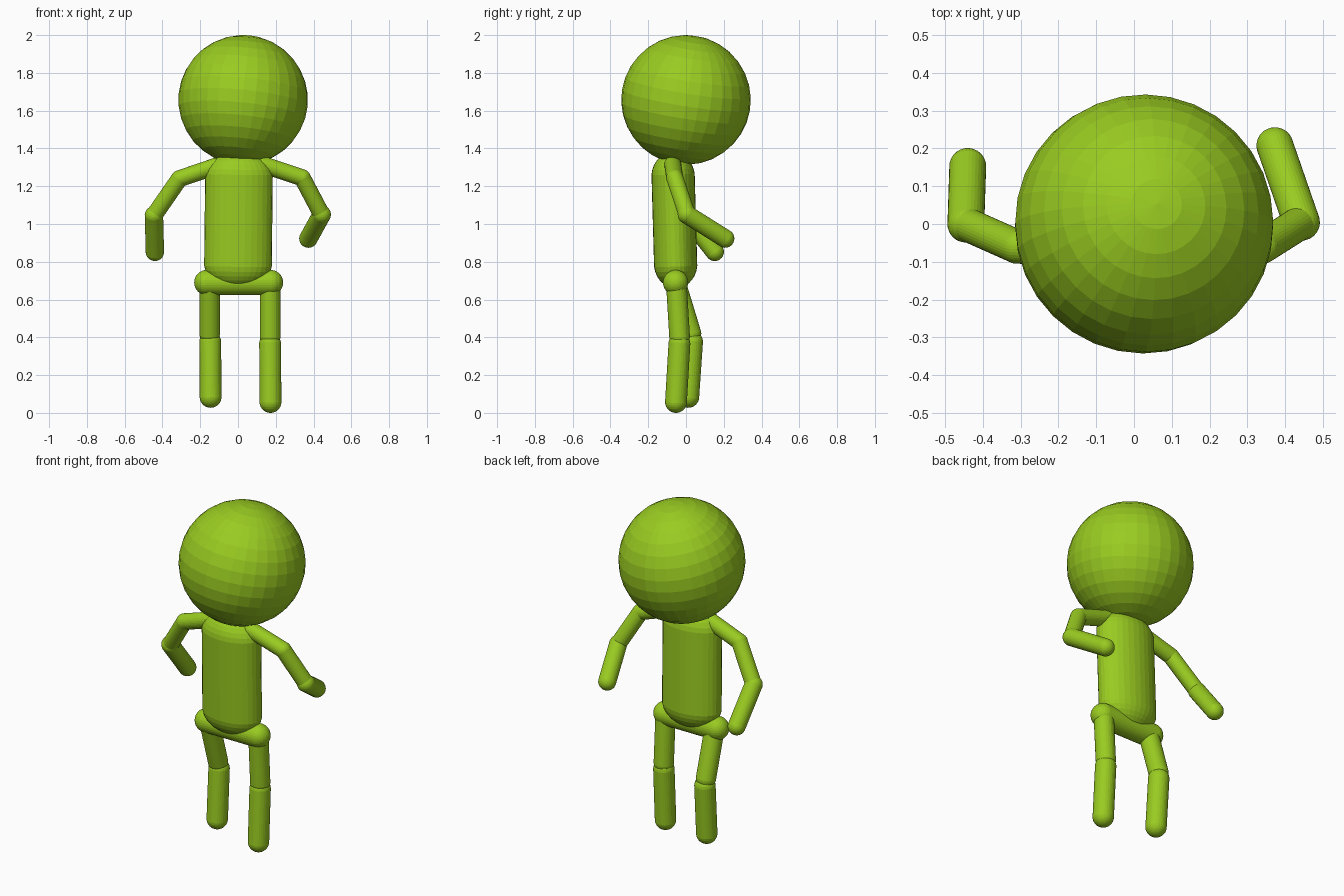
import bpy
import bmesh
from mathutils import Matrix, Vector

cube = bpy.data.objects.get("Cube")
if cube:
    bpy.data.objects.remove(cube, do_unlink=True)

GREEN = (0.32, 0.6, 0.015, 1)
green = bpy.data.materials.new("green")
green.use_nodes = True
green.diffuse_color = GREEN
green.node_tree.nodes["Principled BSDF"].inputs["Base Color"].default_value = GREEN


def add_object(name, bm):
    mesh = bpy.data.meshes.new(name)
    bm.to_mesh(mesh)
    bm.free()
    mesh.materials.append(green)
    obj = bpy.data.objects.new(name, mesh)
    bpy.context.collection.objects.link(obj)
    return obj


def capsule(name, start, end, radius, depth=None, cap=None):
    """Rounded tube whose end caps are centred on start and end."""
    start, end = Vector(start), Vector(end)
    axis = end - start
    bm = bmesh.new()
    # An odd ring count leaves one middle band that stretches into the tube
    bmesh.ops.create_uvsphere(bm, u_segments=32, v_segments=15, radius=1)
    for v in bm.verts:
        side = 1 if v.co.z > 0 else -1
        v.co.x *= radius
        v.co.y *= depth or radius
        v.co.z = v.co.z * (cap or radius) + side * axis.length / 2
    turn = Vector((0, 0, 1)).rotation_difference(axis).to_matrix().to_4x4()
    bm.transform(Matrix.Translation((start + end) / 2) @ turn)
    return add_object(name, bm)


def limb(names, points, radii):
    for name, a, b, r in zip(names, points, points[1:], radii):
        capsule(name, a, b, r)


# Head, leaning slightly back
bm = bmesh.new()
bmesh.ops.create_uvsphere(bm, u_segments=32, v_segments=16, radius=0.343)
head = add_object("head", bm)
head.location = (0.027, 0, 1.657)
head.rotation_mode = "QUATERNION"
head.rotation_quaternion = Vector((0, 0, 1)).rotation_difference(Vector((0.1, 0.16, 1)))

# Torso and hips
capsule("torso", (0, -0.055, 0.79), (0.005, -0.068, 1.25), 0.18, depth=0.115, cap=0.13)
capsule("hips", (-0.165, -0.055, 0.69), (0.172, -0.055, 0.69), 0.067)

# Arms
arm_parts = ("shoulder", "upper_arm", "forearm")
arms = {
    "left": [(0.13, -0.07, 1.315), (0.34, -0.06, 1.245), (0.443, 0.005, 1.05), (0.373, 0.207, 0.923)],
    "right": [(-0.12, -0.07, 1.305), (-0.31, -0.06, 1.24), (-0.445, 0.0, 1.045), (-0.44, 0.152, 0.853)],
}
for side, points in arms.items():
    limb([f"{side}_{part}" for part in arm_parts], points, (0.045, 0.045, 0.049))

# Legs, with each shin starting just below the thigh's end
legs = {
    "left": [(0.17, -0.05, 0.67), (0.17, -0.034, 0.405), (0.17, -0.035, 0.365), (0.172, -0.053, 0.058)],
    "right": [(-0.15, -0.05, 0.67), (-0.15, 0.026, 0.42), (-0.147, 0.032, 0.375), (-0.145, 0.012, 0.085)],
}
for side, (hip, knee, shin_top, foot) in legs.items():
    capsule(f"{side}_thigh", hip, knee, 0.055)
    capsule(f"{side}_shin", shin_top, foot, 0.058)
